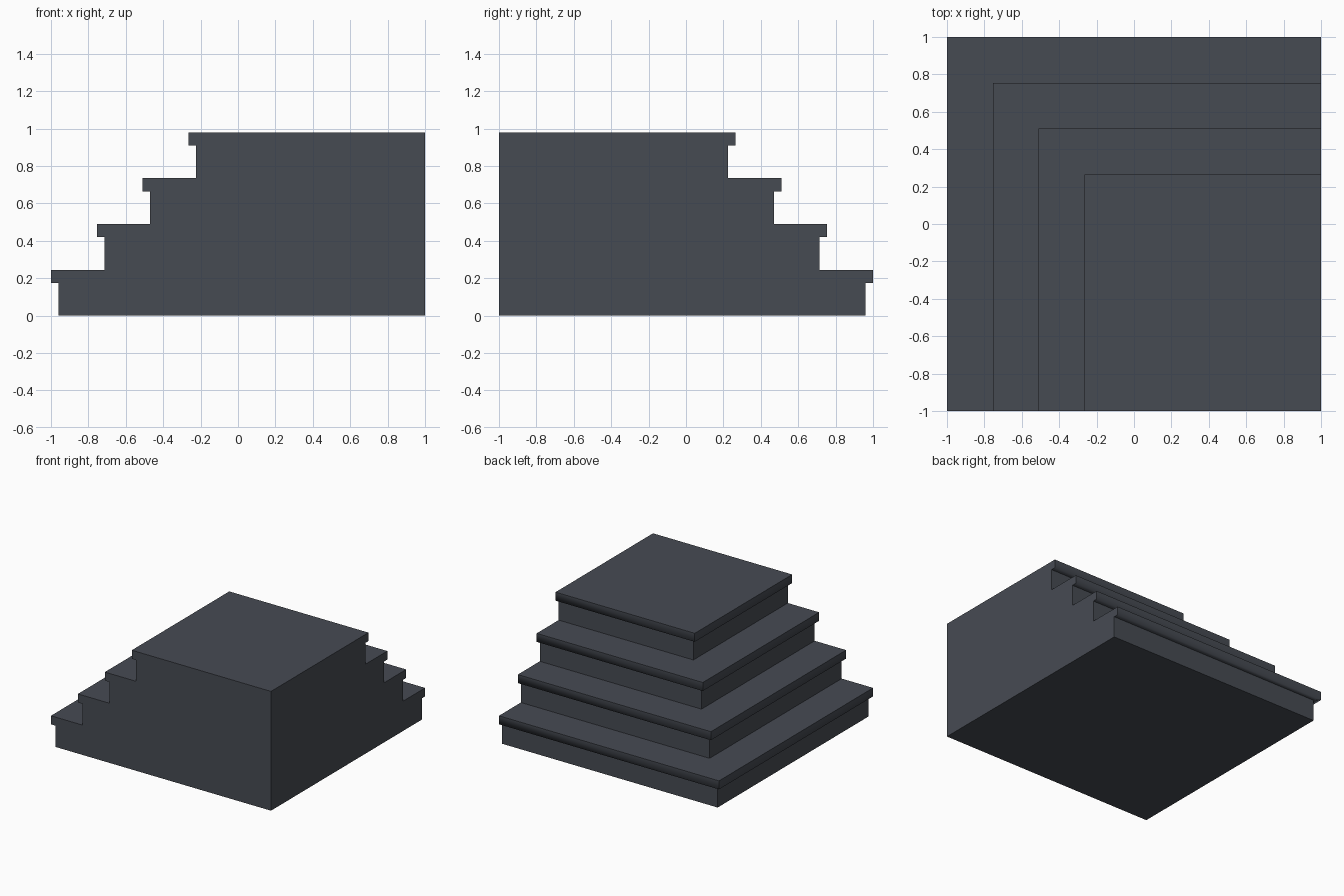
import bpy, bmesh

if "Cube" in bpy.data.objects:
    bpy.data.objects.remove(bpy.data.objects["Cube"])

STEPS, RISE, RUN = 4, 0.245, 0.245
LIP, OVERHANG = 0.07, 0.04

stone = bpy.data.materials.new("dark slate")
stone.diffuse_color = (0.062, 0.070, 0.086, 1)
stone.use_nodes = True
stone.node_tree.nodes["Principled BSDF"].inputs["Base Color"].default_value = stone.diffuse_color

# Stair profile: (inset from the outer edge, height), bottom to top
profile = []
for i in range(STEPS):
    d, z = i * RUN, i * RISE
    profile += [(d + OVERHANG, z), (d + OVERHANG, z + RISE - LIP),
                (d, z + RISE - LIP), (d, z + RISE)]

bm = bmesh.new()
# Each profile point runs along the left side, turns the corner, runs along the back
rows = [[bm.verts.new(p) for p in ((-1 + d, -1, z), (-1 + d, 1 - d, z), (1, 1 - d, z))]
        for d, z in profile]
bottom = bm.verts.new((1, -1, 0))
top = bm.verts.new((1, -1, STEPS * RISE))

# Risers, nosings and treads
for k, (a, b) in enumerate(zip(rows, rows[1:])):
    for j in range(2):
        f = bm.faces.new((a[j], a[j + 1], b[j + 1], b[j]))
        f.smooth = k % 4 in (1, 2)      # nosing underside and face blend softly

# Top landing, base, and the two flat cut sides
bm.faces.new(rows[-1] + [top])
bm.faces.new(rows[0] + [bottom])
bm.faces.new([r[0] for r in rows] + [top, bottom])
bm.faces.new([r[2] for r in rows] + [top, bottom])
bmesh.ops.recalc_face_normals(bm, faces=bm.faces[:])

# Only the lower nosing edge stays soft
for e in bm.edges:
    along = [r for r in range(len(rows)) if e.verts[0] in rows[r] and e.verts[1] in rows[r]]
    e.smooth = bool(along) and along[0] % 4 == 2

mesh = bpy.data.meshes.new("corner_stairs")
bm.to_mesh(mesh)
bm.free()
mesh.materials.append(stone)
bpy.context.collection.objects.link(bpy.data.objects.new("corner_stairs", mesh))
